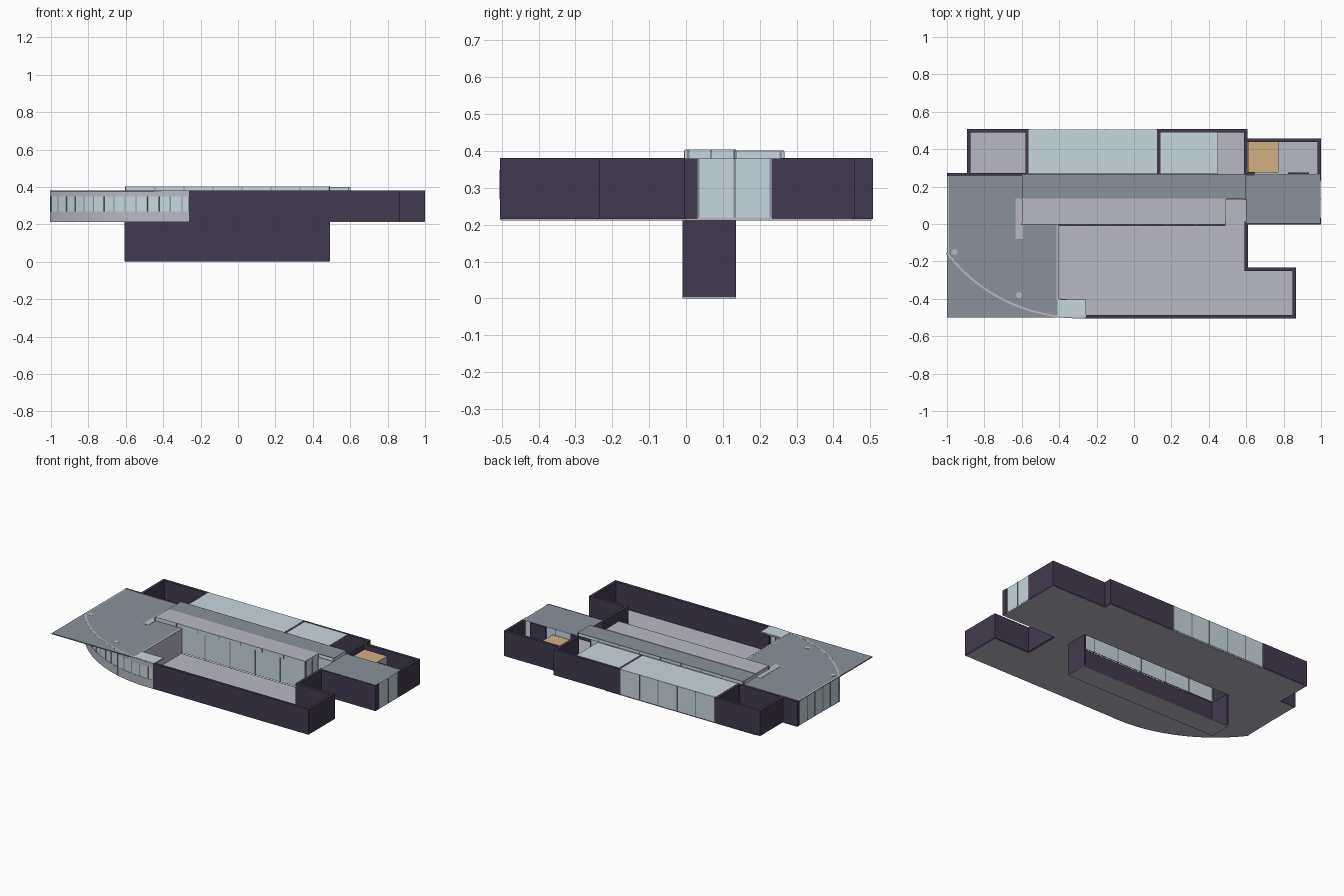
import bpy, bmesh, math
from mathutils import Vector

if "Cube" in bpy.data.objects:
    bpy.data.objects.remove(bpy.data.objects["Cube"])


def mat(name, rgb):
    m = bpy.data.materials.new(name)
    m.diffuse_color = (*rgb, 1)
    m.use_nodes = True
    m.node_tree.nodes["Principled BSDF"].inputs["Base Color"].default_value = m.diffuse_color
    return m


DARK = mat("dark_wall", (0.054, 0.042, 0.080))
LIGHT = mat("light_concrete", (0.48, 0.485, 0.56))
GREY = mat("roof_grey", (0.25, 0.285, 0.33))
GLASS = mat("pale_glass", (0.575, 0.68, 0.735))
TAN = mat("tan_wood", (0.65, 0.435, 0.235))
Z0, Z1 = 0.22, 0.38      # floor and wall top


def finish(name, bm, mats, rule=None):
    bmesh.ops.recalc_face_normals(bm, faces=bm.faces)
    bm.normal_update()
    me = bpy.data.meshes.new(name)
    if rule:
        for f in bm.faces:
            f.material_index = rule(f)
    bm.to_mesh(me)
    bm.free()
    for m in mats:
        me.materials.append(m)
    ob = bpy.data.objects.new(name, me)
    bpy.context.collection.objects.link(ob)
    return ob


def prism(name, pts, za, zb, mats, rule=None):
    """Extrude a flat outline from za up to zb."""
    bm = bmesh.new()
    f = bm.faces.new([bm.verts.new((x, y, za)) for x, y in pts])
    r = bmesh.ops.extrude_face_region(bm, geom=[f])
    bmesh.ops.translate(bm, vec=(0, 0, zb - za),
                        verts=[v for v in r["geom"] if isinstance(v, bmesh.types.BMVert)])
    return finish(name, bm, mats, rule)


def slab(name, x0, x1, y0, y1, za, zb, mats, rule=None):
    return prism(name, [(x0, y0), (x1, y0), (x1, y1), (x0, y1)], za, zb, mats, rule)


def wall(name, path, za, zb, m, t=0.018, cap=None):
    """Straight wall boxes along a path, square at the corners."""
    cap = t / 2 if cap is None else cap
    bm = bmesh.new()
    for p, q in zip(path, path[1:]):
        p, q = Vector(p), Vector(q)
        u = (q - p).normalized()
        d, n = u * cap, Vector((-u.y, u.x)) * t / 2
        c = [p - d + n, q + d + n, q + d - n, p - d - n]
        lo = [bm.verts.new((*v, za)) for v in c]
        hi = [bm.verts.new((*v, zb)) for v in c]
        bm.faces.new(lo)
        bm.faces.new(hi)
        for i in range(4):
            j = (i + 1) % 4
            bm.faces.new((lo[i], lo[j], hi[j], hi[i]))
    return finish(name, bm, [m])


def mullion(name, c, u, za, zb):
    """Slim upright frame at c, facing across direction u."""
    wall(name, [c - u * 0.003, c + u * 0.003], za, zb, GREY, 0.011, 0)


def glazing(name, p, q, n, za=Z0, zb=Z1):
    """Glass sheet with n bays of slim frames."""
    wall(name, [p, q], za, zb, GLASS, 0.006)
    p, q = Vector(p), Vector(q)
    for i in range(n + 1):
        mullion(name + "_mullion", p.lerp(q, i / n), (q - p).normalized(), za, zb)


# Curved front-left outline
CX, CY, R = -0.3, 0.383, 0.883
a0 = math.atan2(-0.155 - CY, -0.994 - CX)
a1 = -math.pi / 2


def arc_points(r, n):
    return [(CX + r * math.cos(a0 + (a1 - a0) * i / n), CY + r * math.sin(a0 + (a1 - a0) * i / n))
            for i in range(n + 1)]


arc = arc_points(R, 13)

# Floor in two halves, leaving the stair well open between them
well_front = [(0.49, 0.06), (0.49, -0.01), (-0.6, -0.01), (-0.6, 0.06)]
well_back = [(-0.6, 0.06), (-0.6, 0.135), (0.49, 0.135), (0.49, 0.06)]
prism("front_floor", arc + [(0.86, -0.5), (0.86, -0.24), (0.6, -0.24), (0.6, 0), (0.996, 0),
                            (0.996, 0.06)] + well_front + [(-0.994, 0.06)], 0.212, Z0, [LIGHT])
prism("back_floor", [(-0.994, 0.06)] + well_back + [(0.996, 0.06), (0.996, 0.452), (0.6, 0.452),
                                                    (0.6, 0.503), (-0.886, 0.503), (-0.886, 0.27),
                                                    (-0.994, 0.27)], 0.212, Z0, [LIGHT])

# Lower stair well, open at the back
slab("well_floor", -0.605, 0.49, -0.01, 0.135, 0, 0.005, [LIGHT])
wall("well_walls", [(-0.6, 0.13), (-0.6, -0.004), (0.486, -0.004), (0.486, 0.13)],
     0.004, 0.214, DARK, 0.012)

# Dark perimeter walls
WB = 0.2155
wall("terrace_wall", [(-0.252, -0.496), (0.856, -0.496), (0.856, -0.242), (0.6, -0.242), (0.6, 0.005),
                      (0.991, 0.005), (0.991, 0.022)], WB, Z1, DARK)
wall("right_court_wall", [(0.991, 0.242), (0.991, 0.448), (0.604, 0.448)], WB, Z1, DARK)
wall("back_right_wall", [(0.597, 0.275), (0.597, 0.498), (0.132, 0.498), (0.132, 0.275)], WB, Z1, DARK)
wall("back_left_wall", [(-0.991, 0.265), (-0.572, 0.265), (-0.572, 0.498), (-0.884, 0.498),
                        (-0.884, 0.265)], WB, Z1, DARK)
wall("court_pier", [(0.605, 0.268), (0.635, 0.268)], Z0, Z1 + 0.0005, DARK)
wall("court_door", [(0.83, 0.27), (0.93, 0.27)], Z0, Z1 + 0.0005, DARK, 0.012)
wall("terrace_end_wall", [(-0.408, -0.4), (-0.408, -0.006)], Z0, Z1 + 0.0005, LIGHT, 0.012)

# Curved wall: sill, glass band, head and window bars
curve = arc + [(-0.264, -0.5)]
wall("curved_sill", curve, 0.214, 0.27, LIGHT, 0.01)
wall("curved_glass", curve, 0.27, 0.35, GLASS, 0.006)
wall("curved_head", curve, 0.35, Z1 + 0.0005, LIGHT, 0.01)
for x, y in curve:
    mullion("curved_mullion", Vector((x, y)), Vector((CY - y, x - CX)).normalized(), 0.27, 0.35)

# Straight glass walls
glazing("left_glass", (-0.994, -0.15), (-0.994, 0.25), 5)
glazing("back_glass", (-0.56, 0.502), (0.12, 0.502), 5)
glazing("right_glass", (0.994, 0.034), (0.994, 0.23), 2)
glazing("corridor_glass", (-0.597, 0), (0.487, 0), 6)
glazing("corridor_end_glass", (0.487, 0.004), (0.487, 0.135), 2)
glazing("entry_glass", (0.492, 0.135), (0.595, 0.135), 1)
glazing("court_glass", (0.645, 0.265), (0.98, 0.265), 3)

# Main flat roofs
slab("left_roof", -1, -0.408, -0.5, 0.265, 0.3735, Z1, [GREY])
slab("right_roof", 0.6, 0.994, 0.006, 0.265, 0.3735, Z1 + 0.0003, [GREY])
slab("back_glass_roof", -0.563, 0.123, 0.27, 0.503, 0.3735, 0.3805, [GLASS])
slab("small_glass_roof", 0.141, 0.45, 0.27, 0.489, 0.3735, Z1, [GLASS])
slab("corner_glass_roof", -0.408, -0.257, -0.495, -0.405, 0.374, 0.3812, [GLASS])

# Glass ceiling band that follows the curve under the left roof
prism("curved_glass_ceiling", arc_points(R - 0.01, 13) + arc_points(R - 0.095, 13)[::-1],
      0.370, 0.373, [GLASS])

# Raised corridor roofs with clerestory glass below
glazing("front_clerestory", (-0.6, 0), (0.487, 0), 7, Z1, 0.402)
glazing("back_clerestory", (-0.597, 0.262), (0.597, 0.262), 8, Z1, 0.399)
glazing("clerestory_end_left", (-0.597, 0.006), (-0.597, 0.257), 2, Z1, 0.399)
glazing("clerestory_end_right", (0.597, 0.135), (0.597, 0.257), 1, Z1, 0.399)
glazing("clerestory_return", (0.487, 0.006), (0.487, 0.13), 2, Z1, 0.402)
slab("corridor_roof", -0.6, 0.488, -0.002, 0.135, 0.4005, 0.4035, [LIGHT])
slab("back_strip_roof", -0.6, 0.6, 0.135, 0.266, 0.398, 0.401, [GREY])
slab("roof_upstand", -0.633, -0.593, -0.08, 0.135, 0.378, 0.3815, [LIGHT])

# Round columns that show through the roof
for x, y in ((-0.96, -0.15), (-0.615, -0.38)):
    ring = [(x + 0.016 * math.cos(k * math.pi / 8), y + 0.016 * math.sin(k * math.pi / 8))
            for k in range(16)]
    prism("column", ring, Z0, 0.381, [LIGHT])

# Wooden-topped block in the right court
slab("wood_block", 0.609, 0.773, 0.276, 0.439, Z0, 0.345, [LIGHT, TAN],
     lambda f: 1 if f.normal.z > 0.5 else 0)
